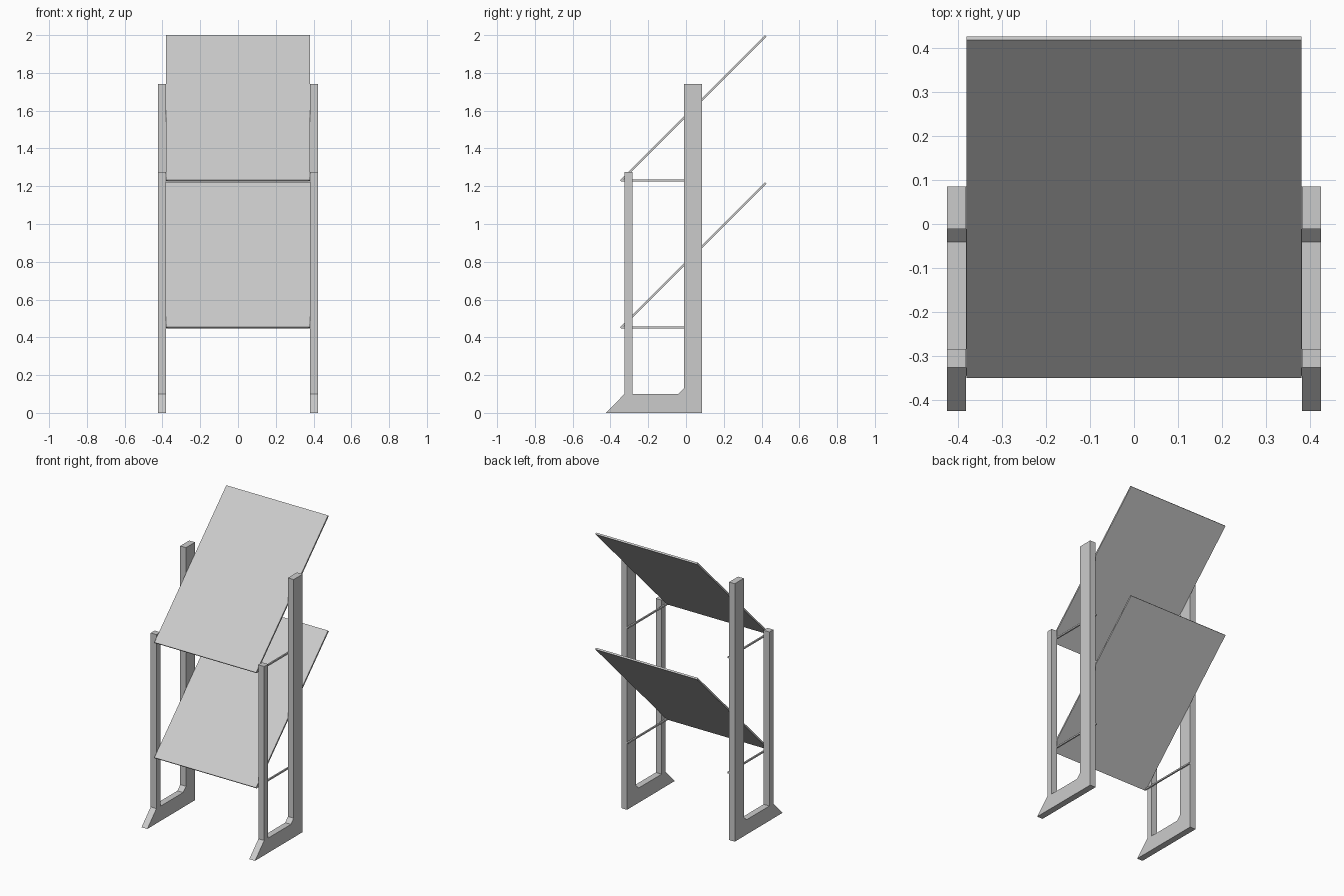
import bpy, bmesh

if "Cube" in bpy.data.objects:
    bpy.data.objects.remove(bpy.data.objects["Cube"])

grey = bpy.data.materials.new("light_grey")
grey.diffuse_color = (0.6, 0.6, 0.6, 1)
grey.use_nodes = True
grey.node_tree.nodes["Principled BSDF"].inputs["Base Color"].default_value = grey.diffuse_color


def extrude_profile(name, points, x0, x1):
    """Extrude a (y, z) outline along x from x0 to x1."""
    bm = bmesh.new()
    face = bm.faces.new([bm.verts.new((x0, y, z)) for y, z in points])
    ext = bmesh.ops.extrude_face_region(bm, geom=[face])
    moved = [g for g in ext["geom"] if isinstance(g, bmesh.types.BMVert)]
    bmesh.ops.translate(bm, verts=moved, vec=(x1 - x0, 0, 0))
    bmesh.ops.recalc_face_normals(bm, faces=bm.faces)
    mesh = bpy.data.meshes.new(name)
    bm.to_mesh(mesh)
    bm.free()
    mesh.materials.append(grey)
    obj = bpy.data.objects.new(name, mesh)
    bpy.context.collection.objects.link(obj)
    return obj


# Side frame: pointed foot, short front post, tall rear post
FRAME = [(-0.424, 0), (0.085, 0), (0.085, 1.742), (-0.011, 1.742),
         (-0.011, 0.13), (-0.041, 0.1), (-0.284, 0.1), (-0.284, 1.275),
         (-0.326, 1.275), (-0.326, 0.1)]
for side, s in (("left", -1), ("right", 1)):
    extrude_profile(side + "_frame", FRAME, s * 0.381, s * 0.424)

# Two sloping shelves, each with a thin support rod against either frame
T = 0.008
for level, z in (("lower", 0.454), ("upper", 1.232)):
    run = 0.768
    shelf = [(-0.35, z), (-0.35 + T, z - T),
             (-0.35 + T + run, z - T + run), (-0.35 + run, z + run)]
    extrude_profile(level + "_shelf", shelf, -0.38, 0.38)
    rod = [(-0.345, z - 0.006), (0.085, z - 0.006),
           (0.085, z + 0.004), (-0.345, z + 0.004)]
    for side, s in (("left", -1), ("right", 1)):
        extrude_profile(f"{level}_{side}_rod", rod, s * 0.371, s * 0.381)
